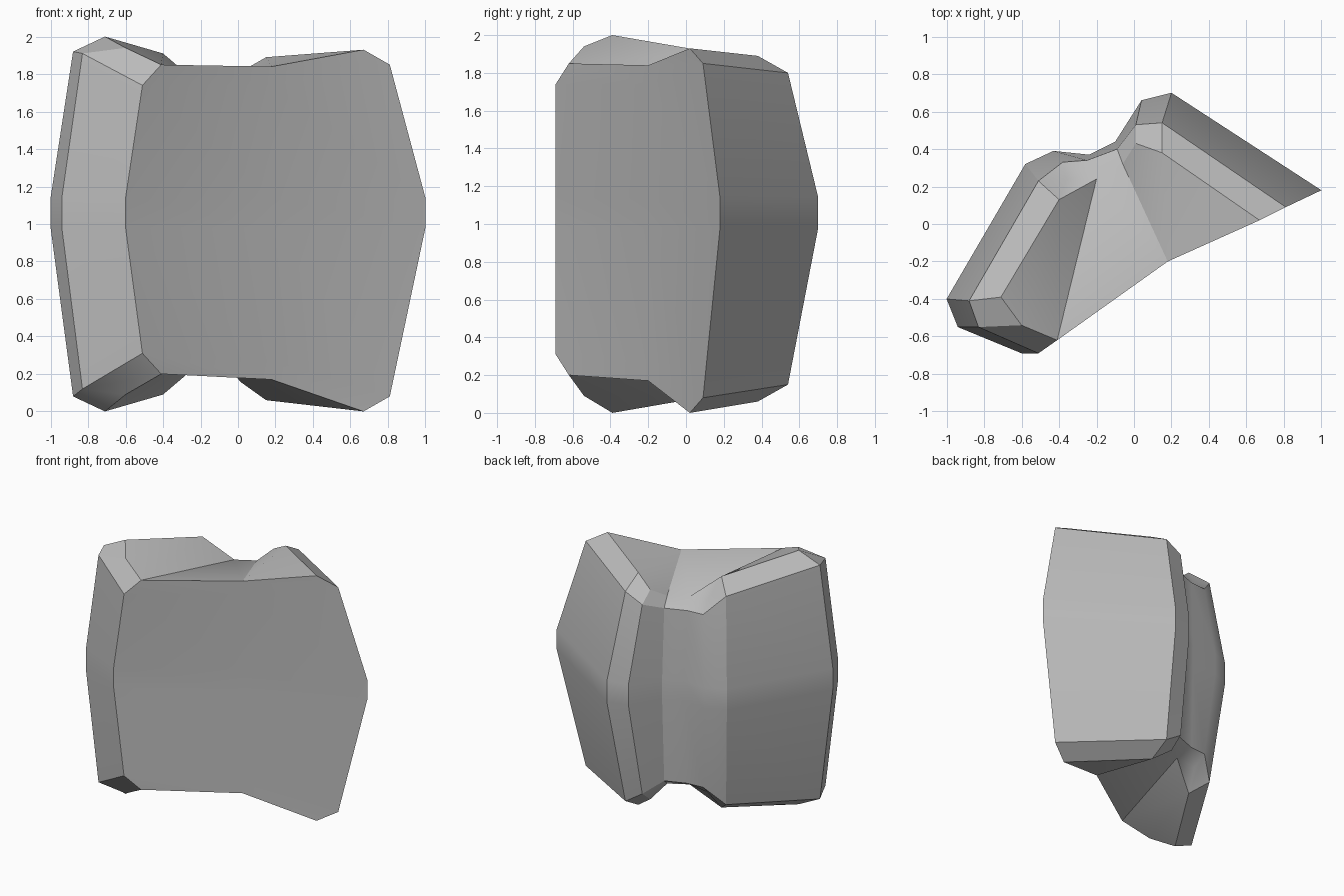
import bpy
import bmesh
import math

# Remove the default object
default_object = bpy.data.objects.get("Cube")
if default_object:
    bpy.data.objects.remove(default_object, do_unlink=True)

# One plain stone colour
stone_grey = bpy.data.materials.new("stone_grey")
stone_grey.use_nodes = True
stone_colour = (0.5, 0.5, 0.5, 1)
stone_grey.diffuse_color = stone_colour
stone_grey.node_tree.nodes["Principled BSDF"].inputs["Base Color"].default_value = stone_colour

# Upright corners of the boulder, counter-clockwise:
# waist (x, y), rim (x, y, z), crown (x, y, z), sum of upper and lower heights
corners = [
    ((-1, -.4), (-.88, -.41, 1.92), (-.71, -.39, 2), 2),
    ((-.94, -.55), (-.83, -.55, 1.91), (-.6, -.54, 1.94), 2.03),
    ((-.6, -.69), (-.51, -.69, 1.74), (-.41, -.62, 1.85), 2.05),
    ((.18, -.2), (.18, -.2, 1.74), (.18, -.2, 1.84), 2.01),
    ((1, .18), (.81, .09, 1.85), (.67, .02, 1.93), 1.93),
    ((.2, .7), (.15, .54, 1.8), (.15, .38, 1.89), 1.95),
    ((.04, .66), (.01, .53, 1.73), (.01, .43, 1.81), 1.97),
    ((-.1, .44), (-.09, .4, 1.68), (-.06, .32, 1.74), 2),
    ((-.24, .37), (-.25, .34, 1.68), (-.2, .24, 1.74), 2),
    ((-.43, .39), (-.38, .33, 1.68), (-.36, .24, 1.76), 2),
    ((-.58, .32), (-.51, .23, 1.82), (-.4, .13, 1.91), 2),
]
waist_top, waist_bottom = 1.14, 0.98

# Crown facets: the hump on the right, the valley and the hump on the left
crown_facets = [
    (10, 0, 1), (10, 1, 2), (10, 2, 8), (10, 8, 9), (2, 3, 8),
    (8, 3, 7), (7, 3, 6), (6, 3, 5), (5, 3, 4),
]


def corner_column(mesh, waist, rim, crown, height_sum):
    """Vertices of one upright corner, from the crown down to the base."""
    upper = [crown, rim]
    middle = [(*waist, waist_top), (*waist, waist_bottom)]
    lower = [(x, y, height_sum - z) for x, y, z in reversed(upper)]
    return [mesh.verts.new(point) for point in upper + middle + lower]


def build_boulder(name):
    mesh = bmesh.new()
    columns = [corner_column(mesh, *corner) for corner in corners]

    # Side walls and chamfers
    for index, column in enumerate(columns):
        following = columns[(index + 1) % len(columns)]
        for row in range(len(column) - 1):
            mesh.faces.new((column[row], column[row + 1],
                            following[row + 1], following[row]))

    # Matching crown and base
    for facet in crown_facets:
        mesh.faces.new([columns[index][0] for index in facet])
        mesh.faces.new([columns[index][-1] for index in reversed(facet)])
    bmesh.ops.recalc_face_normals(mesh, faces=mesh.faces[:])

    data = bpy.data.meshes.new(name)
    mesh.to_mesh(data)
    mesh.free()
    data.materials.append(stone_grey)
    boulder = bpy.data.objects.new(name, data)
    bpy.context.collection.objects.link(boulder)
    return boulder


boulder = build_boulder("boulder")

# Soft shading on gentle bends, crisp chamfers
bpy.ops.object.select_all(action="DESELECT")
boulder.select_set(True)
bpy.context.view_layer.objects.active = boulder
bpy.ops.object.shade_smooth_by_angle(angle=math.radians(30))
